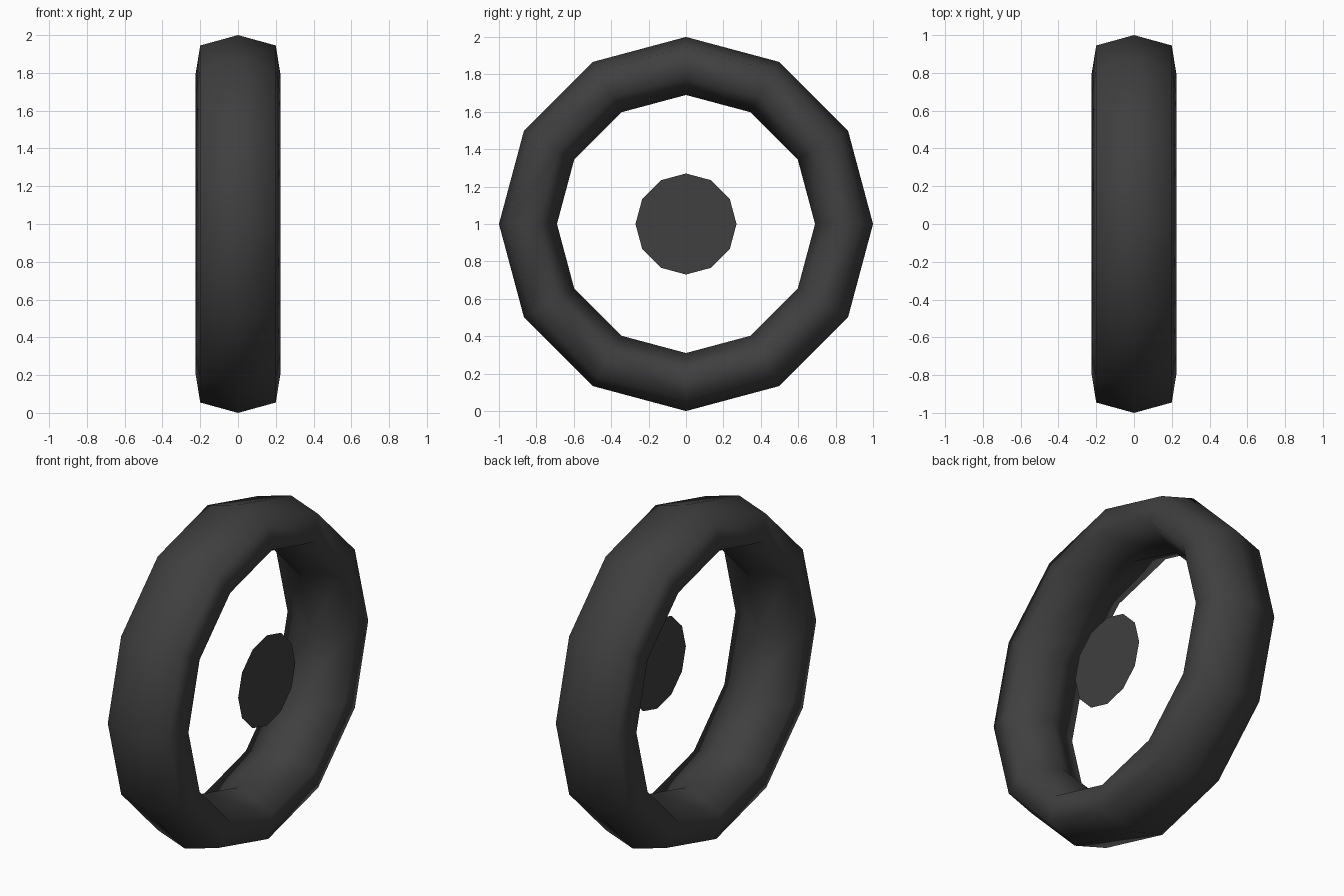
import bpy, bmesh, math

if "Cube" in bpy.data.objects:
    bpy.data.objects.remove(bpy.data.objects["Cube"])

SIDES = 12

rubber = bpy.data.materials.new("dark_rubber")
rubber.diffuse_color = (0.05, 0.05, 0.05, 1)
rubber.use_nodes = True
rubber.node_tree.nodes["Principled BSDF"].inputs["Base Color"].default_value = rubber.diffuse_color


def finish(name, bm, smooth):
    bmesh.ops.recalc_face_normals(bm, faces=bm.faces)
    mesh = bpy.data.meshes.new(name)
    bm.to_mesh(mesh)
    bm.free()
    mesh.materials.append(rubber)
    ob = bpy.data.objects.new(name, mesh)
    bpy.context.collection.objects.link(ob)
    if smooth:
        bpy.ops.object.select_all(action='DESELECT')
        ob.select_set(True)
        bpy.context.view_layer.objects.active = ob
        bpy.ops.object.shade_smooth_by_angle(angle=math.radians(80))
    return ob


def circle(bm, x, r):
    return [bm.verts.new((x, r * math.sin(2 * math.pi * i / SIDES),
                          1 + r * math.cos(2 * math.pi * i / SIDES)))
            for i in range(SIDES)]


# Tyre: closed (x, radius) section swept round the x axis
half = [(0.20, 0.945), (0.225, 0.79)]
section = [(0, 1.0)] + half + [(0, 0.69)] + [(-x, r) for x, r in reversed(half)]
bm = bmesh.new()
rings = [circle(bm, x, r) for x, r in section]
for a, b in zip(rings, rings[1:] + rings[:1]):
    for i in range(SIDES):
        j = (i + 1) % SIDES
        bm.faces.new((a[i], a[j], b[j], b[i]))
finish("tyre", bm, True)

# Flat hub disc floating on the right side of the opening
bm = bmesh.new()
face = bm.faces.new(circle(bm, 0.19, 0.27))
face.normal_update()
if face.normal.x < 0:
    face.normal_flip()
mesh = bpy.data.meshes.new("hub_disc")
bm.to_mesh(mesh)
bm.free()
mesh.materials.append(rubber)
bpy.context.collection.objects.link(bpy.data.objects.new("hub_disc", mesh))
